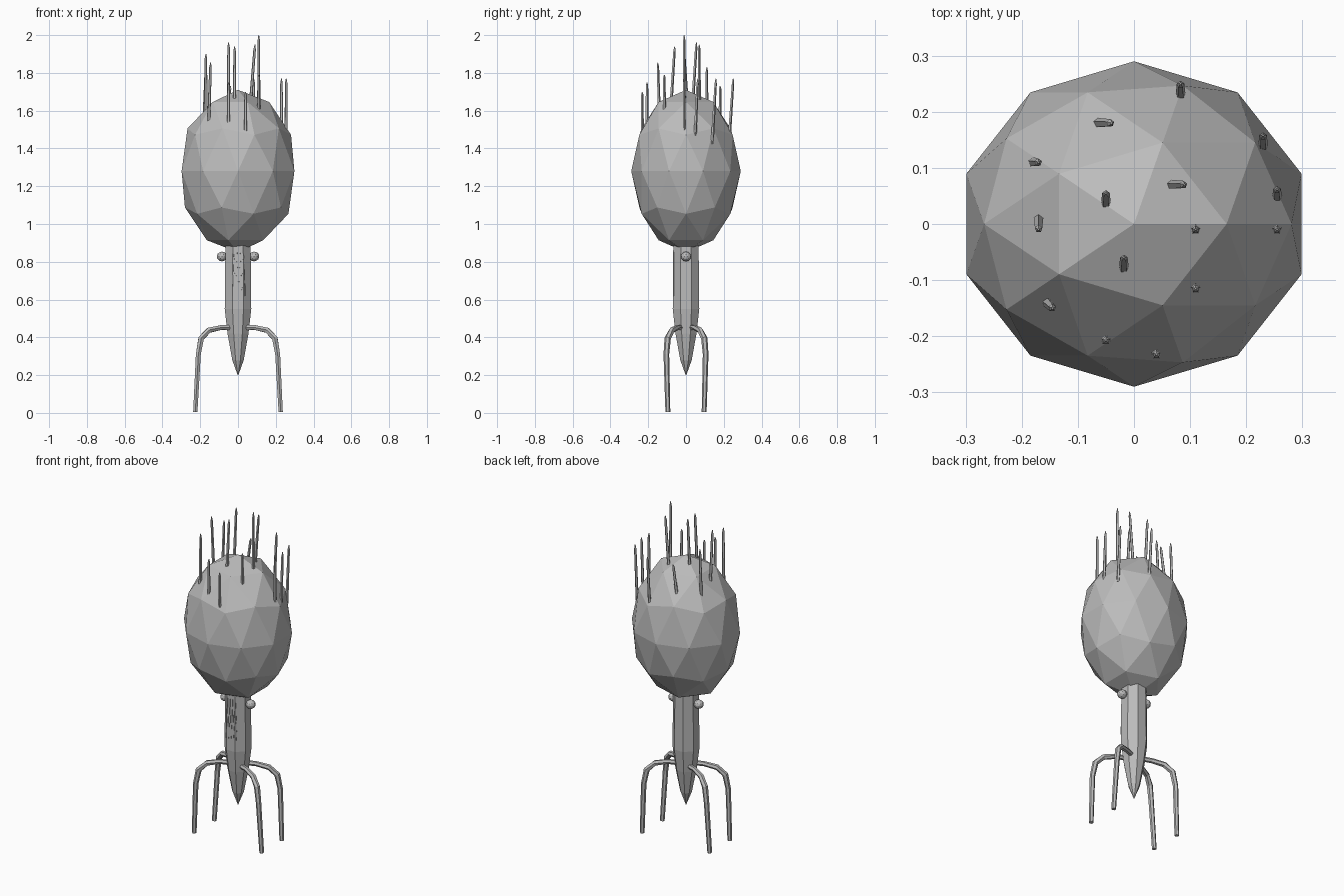
import bpy, bmesh, math
from mathutils import Vector, Matrix

cube = bpy.data.objects.get("Cube")
if cube:
    bpy.data.objects.remove(cube, do_unlink=True)

grey = bpy.data.materials.new("plain grey")
grey.use_nodes = True
color = (0.5, 0.5, 0.5, 1)
grey.diffuse_color = color
grey.node_tree.nodes["Principled BSDF"].inputs["Base Color"].default_value = color


def finish(name, bm):
    bmesh.ops.recalc_face_normals(bm, faces=bm.faces)
    mesh = bpy.data.meshes.new(name)
    bm.to_mesh(mesh)
    bm.free()
    mesh.materials.append(grey)
    obj = bpy.data.objects.new(name, mesh)
    bpy.context.collection.objects.link(obj)
    return obj


def ball(name, center, scale, detail):
    bm = bmesh.new()
    bmesh.ops.create_icosphere(bm, subdivisions=detail, radius=1)
    bmesh.ops.transform(bm, verts=bm.verts,
                        matrix=Matrix.Translation(center) @ Matrix.Diagonal((*scale, 1)))
    return finish(name, bm)


def tube(name, points, radii, sides, turn=0.0):
    """Faceted tube through points, one radius per point."""
    pts = [Vector(p) for p in points]
    bm = bmesh.new()
    rings = []
    for i, p in enumerate(pts):
        axis = (pts[min(i + 1, len(pts) - 1)] - pts[max(i - 1, 0)]).normalized()
        side = Vector((0, 1, 0))
        u = (side - axis * side.dot(axis)).normalized()
        v = axis.cross(u)
        ring = []
        for k in range(sides):
            a = math.tau * k / sides + turn
            ring.append(bm.verts.new(p + radii[i] * (u * math.cos(a) + v * math.sin(a))))
        rings.append(ring)
    for lower, upper in zip(rings, rings[1:]):
        for k in range(sides):
            n = (k + 1) % sides
            bm.faces.new((lower[k], lower[n], upper[n], upper[k]))
    bm.faces.new(rings[0])
    bm.faces.new(rings[-1])
    return finish(name, bm)


# Faceted head
HEAD_Z, HEAD_R, HEAD_H = 1.28, 0.305, 0.43
ball("head", (0, 0, HEAD_Z), (0.314, 0.29, HEAD_H), 2)

# Tapering tail and its two side knobs
tail = [(0.9, 0.072), (0.55, 0.076), (0.42, 0.06), (0.28, 0.033), (0.2, 0.002)]
tube("tail", [(0, 0, z) for z, r in tail], [r for z, r in tail], 8, math.pi / 8)
for side, x in (("left", 0.085), ("right", -0.085)):
    ball(side + "_knob", (x, 0, 0.828), (0.028, 0.028, 0.026), 2)

# Fine zigzag thread on the front of the tail
zigzag = [(-0.03 + 0.0085 * i, -0.067, 0.86 if i % 2 else 0.62) for i in range(9)]
tube("zigzag_thread", zigzag, [0.003] * len(zigzag), 4)

# Four bent legs
leg = [(0.035, 0.025, 0.452), (0.09, 0.045, 0.452), (0.155, 0.075, 0.437),
       (0.195, 0.097, 0.395), (0.21, 0.104, 0.31), (0.226, 0.096, 0.005)]
leg_radii = [0.014, 0.014, 0.016, 0.017, 0.015, 0.013]
for xname, sx in (("left", 1), ("right", -1)):
    for yname, sy in (("front", -1), ("back", 1)):
        tube(f"{yname}_{xname}_leg", [(x * sx, y * sy, z) for x, y, z in leg], leg_radii, 6)

# Spikes on the head: top position, top height, lean in x and y
spikes = [
    (-0.04, 0.18, 1.73, 0.025, 0), (-0.17, 0.11, 1.83, 0.01, 0),
    (-0.05, 0.055, 1.96, 0, 0.02), (-0.17, -0.01, 1.9, 0, -0.02),
    (-0.018, -0.06, 1.94, 0, 0.02), (-0.145, -0.15, 1.855, 0.01, -0.01),
    (-0.05, -0.207, 1.75, 0, 0), (0.04, -0.232, 1.7, 0, 0),
    (0.083, 0.25, 1.77, 0, 0.02), (0.09, 0.07, 1.95, 0.025, 0),
    (0.11, -0.01, 2.0, 0, 0), (0.11, -0.115, 1.79, 0, 0),
    (0.23, 0.158, 1.77, 0, 0.02), (0.255, 0.062, 1.77, 0, 0.015),
    (0.255, -0.01, 1.77, 0, 0),
]
for i, (x, y, top, dx, dy) in enumerate(spikes):
    reach = min(math.hypot(x - dx, y - dy) / HEAD_R, 0.95)
    base = HEAD_Z + HEAD_H * math.sqrt(1 - reach ** 2) - 0.06
    foot, tip = Vector((x - dx, y - dy, base)), Vector((x, y, top))
    tube(f"spike_{i + 1}", [foot, foot.lerp(tip, 0.92), tip], [0.009, 0.007, 0.002], 5)
